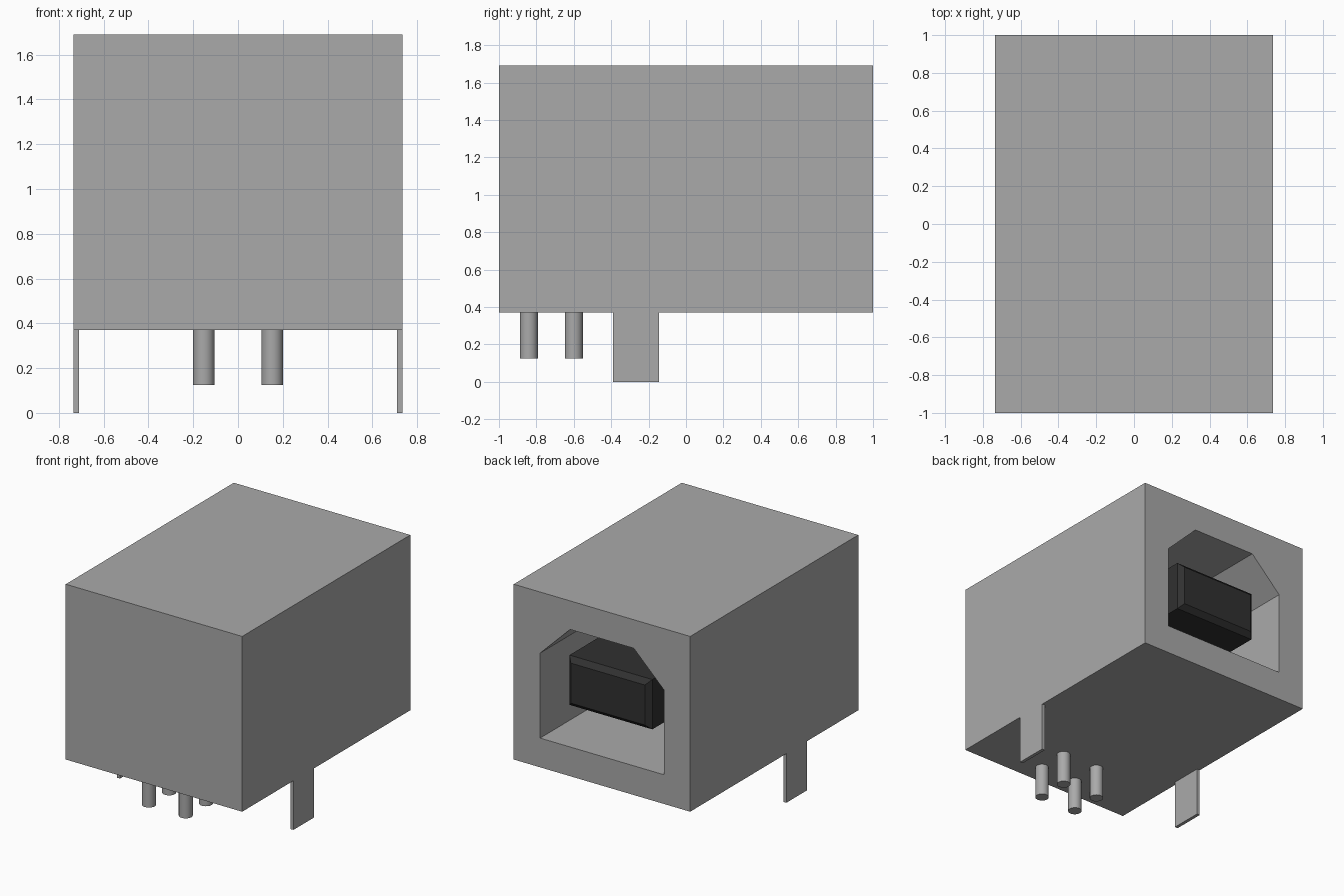
import bpy, bmesh, math
from mathutils import Vector

if "Cube" in bpy.data.objects:
    bpy.data.objects.remove(bpy.data.objects["Cube"])


def material(name, value):
    mat = bpy.data.materials.new(name)
    mat.use_nodes = True
    mat.diffuse_color = (value, value, value, 1)
    bsdf = mat.node_tree.nodes["Principled BSDF"]
    bsdf.inputs["Base Color"].default_value = (value, value, value, 1)
    return mat


METAL = material("grey metal", 0.40)
PLASTIC = material("black plastic", 0.03)


def finish(name, bm, mat):
    bmesh.ops.recalc_face_normals(bm, faces=bm.faces)
    mesh = bpy.data.meshes.new(name)
    bm.to_mesh(mesh)
    bm.free()
    mesh.materials.append(mat)
    obj = bpy.data.objects.new(name, mesh)
    bpy.context.collection.objects.link(obj)
    return obj


def box(name, low, high, mat, bevel=0):
    low, high = Vector(low), Vector(high)
    bm = bmesh.new()
    bmesh.ops.create_cube(bm, size=1)
    bmesh.ops.scale(bm, vec=high - low, verts=bm.verts)
    bmesh.ops.translate(bm, vec=(low + high) / 2, verts=bm.verts)
    if bevel:  # chamfer only the edges around the +y end
        edges = [e for e in bm.edges if all(v.co.y > high.y - 0.001 for v in e.verts)]
        bmesh.ops.bevel(bm, geom=edges, offset=bevel, segments=1, affect='EDGES')
    return finish(name, bm, mat)


def prism(name, profile, y0, y1, mat):
    bm = bmesh.new()
    face = bm.faces.new([bm.verts.new((x, y0, z)) for x, z in profile])
    new = bmesh.ops.extrude_face_region(bm, geom=[face])["geom"]
    verts = [g for g in new if isinstance(g, bmesh.types.BMVert)]
    bmesh.ops.translate(bm, vec=(0, y1 - y0, 0), verts=verts)
    return finish(name, bm, mat)


# Shell with a socket opening that has two clipped upper corners
W, BASE, TOP = 0.735, 0.37, 1.69
SOCKET_END = -0.2
shell = box("shell", (-W, -1, BASE), (W, 1, TOP), METAL)
half = [(0.515, 0.59), (0.515, 1.23), (0.265, 1.475)]
profile = half + [(-x, z) for x, z in reversed(half)]
cutter = prism("socket_cutter", profile, SOCKET_END, 1.1, METAL)
cutter.hide_render = True
cut = shell.modifiers.new("socket", 'BOOLEAN')
cut.operation = 'DIFFERENCE'
cut.solver = 'EXACT'
cut.object = cutter
bpy.context.view_layer.objects.active = shell
bpy.ops.object.modifier_apply(modifier=cut.name)
bpy.data.objects.remove(cutter)

# Contact tongue inside the socket
box("tongue", (-0.345, SOCKET_END - 0.01, 0.845), (0.345, 0.93, 1.22), PLASTIC, bevel=0.037)

# Mounting tabs and solder pins
for side, sx in (("right", -1), ("left", 1)):
    x0, x1 = sorted((sx * W, sx * 0.71))
    box(f"{side}_tab", (x0, -0.39, 0), (x1, -0.145, BASE), METAL)
    for row, y in (("front", -0.84), ("rear", -0.6)):
        bpy.ops.mesh.primitive_cylinder_add(vertices=32, radius=0.048, depth=BASE - 0.125,
                                            location=(sx * 0.153, y, (BASE + 0.125) / 2))
        pin = bpy.context.object
        pin.name = f"{row}_{side}_pin"
        pin.data.materials.append(METAL)
        bpy.ops.object.shade_smooth_by_angle(angle=math.radians(40))
